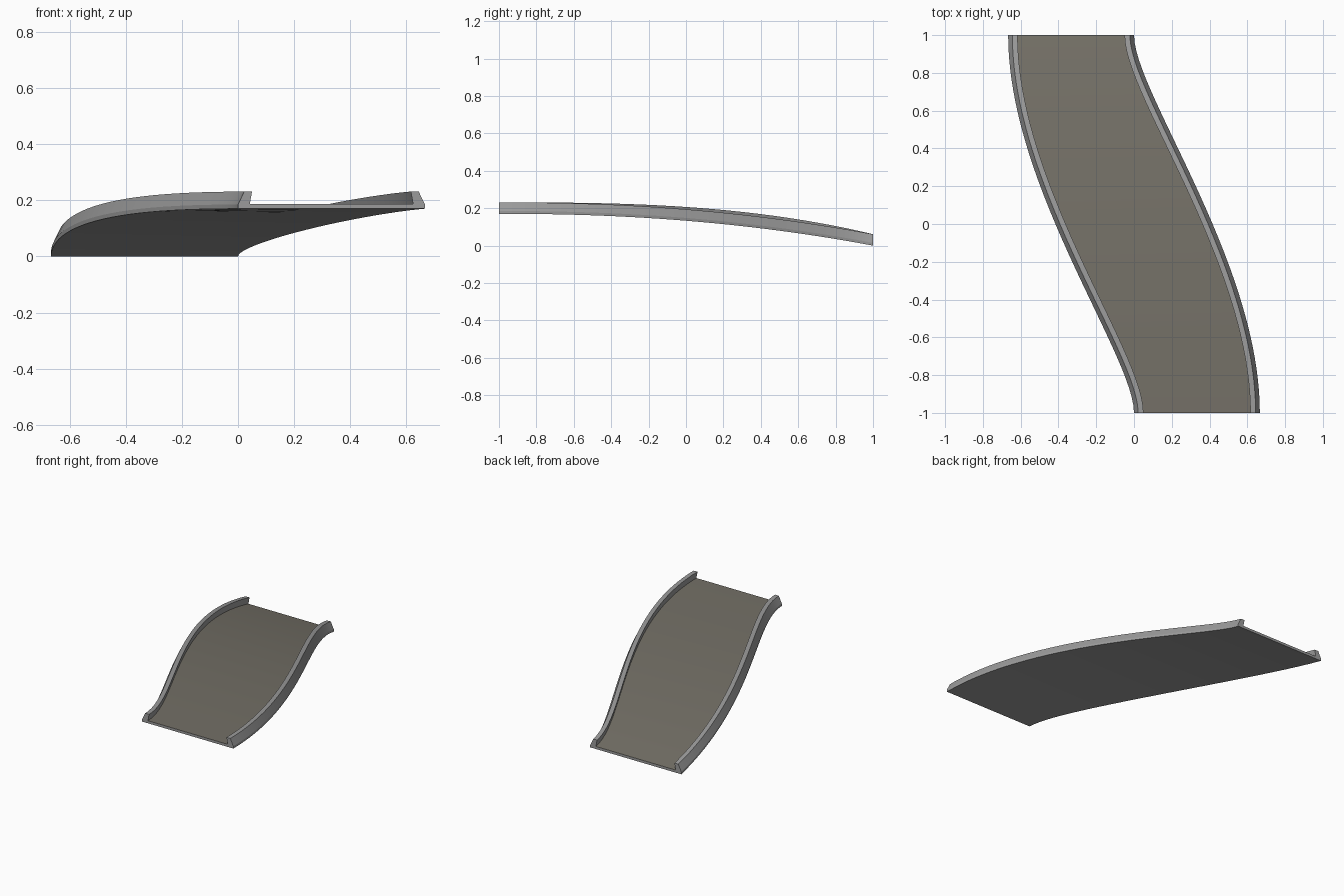
import bpy, bmesh, math

if "Cube" in bpy.data.objects:
    bpy.data.objects.remove(bpy.data.objects["Cube"])

LENGTH_STEPS = 32
SHIFT = 0.666      # sideways shift of an edge from end to end
DROP = 0.17        # height lost along the track


def material(name, rgb):
    m = bpy.data.materials.new(name)
    m.diffuse_color = (*rgb, 1.0)
    m.use_nodes = True
    m.node_tree.nodes["Principled BSDF"].inputs["Base Color"].default_value = m.diffuse_color
    return m


def edge_x(y):
    """x of the right-hand outer edge at a given y (S-shaped bezier)."""
    lo, hi = 0.0, 1.0
    for _ in range(40):
        t = (lo + hi) / 2
        u = 1 - t
        by = u**3 + 3*u*u*t*0.7 - 3*u*t*t*0.2 - t**3
        if by > y:
            lo = t
        else:
            hi = t
    t = (lo + hi) / 2
    return SHIFT * (3*(1 - t)*t*t + t**3)


def stretch(y):
    """Keeps the rail thickness constant across the slanted path."""
    a, b = max(-1, y - 0.02), min(1, y + 0.02)
    return math.hypot(1, (edge_x(b) - edge_x(a)) / (b - a))


def height(y, power):
    return DROP * (1 - ((y + 1) / 2) ** power)


# Rail profile from the underside corner inwards: (inset, height)
RAIL = [(0, 0), (0, 0.015), (0.022, 0.061), (0.05, 0.061), (0.042, 0.017)]

grey = material("rail grey", (0.33, 0.33, 0.33))
brown = material("surface brown grey", (0.175, 0.163, 0.135))

# Curved track: one section swept along the S path
bm = bmesh.new()
rings = []
for i in range(LENGTH_STEPS + 1):
    y = -math.cos(math.pi * i / LENGTH_STEPS) * 0.4 + 0.6 * (2 * i / LENGTH_STEPS - 1)
    xr, xl = edge_x(y), -edge_x(-y)
    zr, zl = height(y, 2.2), height(y, 2.8)
    kr, kl = stretch(y), stretch(-y)
    left = [(xl + a * kl, y, zl + h) for a, h in RAIL]
    right = [(xr - a * kr, y, zr + h) for a, h in reversed(RAIL)]
    rings.append([bm.verts.new(p) for p in left + right])

n = len(rings[0])
for a, b in zip(rings, rings[1:]):
    for j in range(n):
        k = (j + 1) % n
        f = bm.faces.new((a[j], a[k], b[k], b[j]))
        # running surface between the rails
        f.material_index = 1 if j == len(RAIL) - 1 else 0

# End caps: two rail ends and the deck edge between them
for r in (rings[0], rings[-1]):
    bm.faces.new(r[0:5])
    bm.faces.new(r[5:10])
    bm.faces.new((r[0], r[4], r[5], r[9]))

bmesh.ops.recalc_face_normals(bm, faces=bm.faces)
mesh = bpy.data.meshes.new("curved_track")
bm.to_mesh(mesh)
bm.free()
mesh.materials.append(grey)
mesh.materials.append(brown)
track = bpy.data.objects.new("curved_track", mesh)
bpy.context.collection.objects.link(track)
bpy.context.view_layer.objects.active = track
track.select_set(True)
bpy.ops.object.shade_smooth_by_angle(angle=math.radians(20))
